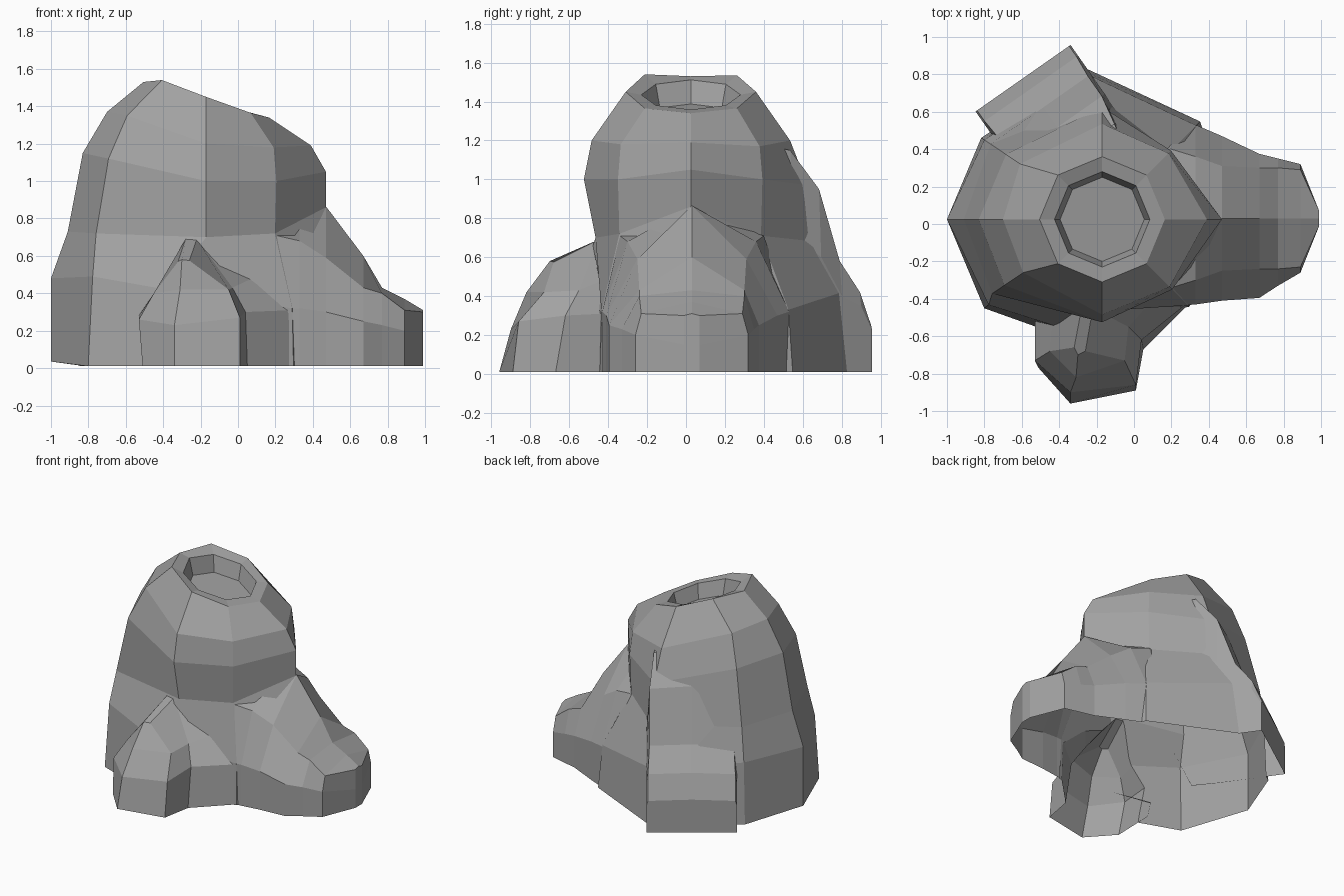
import bpy, bmesh
from math import sin, cos, radians
from mathutils import Vector, Matrix

if "Cube" in bpy.data.objects:
    bpy.data.objects.remove(bpy.data.objects["Cube"])

GROUND = 0.01


def loft(name, rings):
    """Skin equal-length closed rings and cap both ends, flat shaded."""
    bm = bmesh.new()
    loops = [[bm.verts.new(p) for p in ring] for ring in rings]
    n = len(loops[0])
    for a, b in zip(loops, loops[1:]):
        for i in range(n):
            j = (i + 1) % n
            bm.faces.new((a[i], a[j], b[j], b[i]))
    bm.faces.new(loops[0])
    bm.faces.new(loops[-1])
    bmesh.ops.recalc_face_normals(bm, faces=bm.faces)
    mesh = bpy.data.meshes.new(name)
    bm.to_mesh(mesh)
    bm.free()
    obj = bpy.data.objects.new(name, mesh)
    bpy.context.collection.objects.link(obj)
    return obj


CENTRE = Vector((-0.17, 0.025, 0))
REGULAR = [45 * i for i in range(8)]
BODY = [0, 45, 90, 146, 180, 214, 270, 315]
SKIRT = [0, 45, 96, 146, 180, 217, 250, 315]
RIM = [1.34, 1.365, 1.45, 1.535, 1.53, 1.54, 1.45, 1.365]


def body_ring(radii, heights, angles=BODY):
    return [CENTRE + Vector((r * cos(radians(a)), r * sin(radians(a)), z))
            for r, z, a in zip(radii, heights, angles)]


def tilted_ring(r, z, slope=0.3):
    """Octagon leaning down towards +x, for the crater."""
    return body_ring([r] * 8, [z - slope * r * cos(radians(a)) for a in REGULAR], REGULAR)


def foot(name, origin, angle, sections):
    """Buttress running outwards; section = distance, base half width, base
    side shift, shoulder half width, side height, shoulder height, ridge height."""
    place = Matrix.Translation((*origin, 0)) @ Matrix.Rotation(radians(angle), 4, 'Z')
    rings = []
    for d, w, s, ws, zm, zs, zt in sections:
        pts = [(s + w, GROUND), (s + w, zm), (ws, zs), (0, zt),
               (-ws, zs), (s - w, zm), (s - w, GROUND)]
        rings.append([place @ Vector((d, y, z)) for y, z in pts])
    return loft(name, rings)


# Rock body, base to rim and down into the crater
rock = loft("rock_vent", [
    body_ring([0.70, 0.74, 0.81, 0.78, 0.83, 0.79, 0.66, 0.66],
              [GROUND] * 4 + [0.035] + [GROUND] * 3, SKIRT),
    body_ring([0.70, 0.71, 0.78, 0.76, 0.83, 0.76, 0.62, 0.65],
              [0.40, 0.33, 0.42, 0.47, 0.48, 0.49, 0.42, 0.32], SKIRT),
    body_ring([0.64, 0.51, 0.64, 0.72, 0.74, 0.71, 0.49, 0.52],
              [0.86, 0.71, 0.68, 0.72, 0.73, 0.72, 0.70, 0.72]),
    body_ring([0.64, 0.52, 0.60, 0.62, 0.66, 0.63, 0.55, 0.53],
              [1.05, 1.00, 0.97, 1.12, 1.15, 1.12, 1.00, 1.00]),
    body_ring([0.56, 0.50, 0.51, 0.53, 0.53, 0.51, 0.51, 0.51],
              [1.19, 1.17, 1.20, 1.35, 1.37, 1.35, 1.20, 1.18]),
    body_ring([0.335] * 8, RIM, REGULAR),
    tilted_ring(0.255, 1.435),
    tilted_ring(0.225, 1.32),
])

# Long foot on the right
right_foot = foot("right_foot", (0, 0.03), 0, [
    (0.00, 0.48, 0.00, 0.36, 0.32, 0.67, 0.68),
    (0.20, 0.49, 0.02, 0.37, 0.32, 0.71, 0.82),
    (0.33, 0.48, 0.02, 0.33, 0.32, 0.68, 0.865),
    (0.47, 0.44, 0.00, 0.28, 0.30, 0.59, 0.865),
    (0.67, 0.385, -0.04, 0.27, 0.25, 0.43, 0.60),
    (0.77, 0.34, -0.02, 0.27, 0.23, 0.40, 0.43),
    (0.89, 0.29, 0.00, 0.26, 0.20, 0.31, 0.37),
    (0.99, 0.04, 0.00, 0.04, 0.15, 0.30, 0.31),
])

# Short faceted foot at the front, stacked plan outlines
front_foot = loft("front_foot", [
    [(-0.50, -0.45, GROUND), (-0.51, -0.77, GROUND), (-0.34, -0.96, GROUND), (0.01, -0.89, GROUND),
     (0.05, -0.67, GROUND), (0.30, -0.42, GROUND), (-0.40, -0.30, GROUND)],
    [(-0.53, -0.50, 0.28), (-0.53, -0.73, 0.26), (-0.34, -0.90, 0.23), (0.01, -0.86, 0.27),
     (0.04, -0.62, 0.30), (0.29, -0.42, 0.31), (-0.40, -0.30, 0.30)],
    [(-0.43, -0.47, 0.43), (-0.45, -0.68, 0.40), (-0.31, -0.82, 0.42), (-0.05, -0.73, 0.42),
     (-0.03, -0.55, 0.43), (0.12, -0.38, 0.50), (-0.35, -0.30, 0.45)],
    [(-0.28, -0.45, 0.69), (-0.32, -0.66, 0.57), (-0.30, -0.70, 0.58), (-0.26, -0.68, 0.575),
     (-0.22, -0.45, 0.69), (-0.22, -0.30, 0.75), (-0.27, -0.30, 0.75)],
])

# Tall broad buttress at the back left
back_buttress = foot("back_buttress", (-0.10, 0.075), 125, [
    (0.20, 0.30, 0, 0.22, 0.60, 1.18, 1.22),
    (0.38, 0.31, 0, 0.26, 0.70, 1.15, 1.18),
    (0.54, 0.31, 0, 0.29, 0.60, 0.95, 0.97),
    (0.67, 0.31, 0, 0.29, 0.40, 0.58, 0.59),
    (0.79, 0.31, 0, 0.30, 0.35, 0.42, 0.43),
    (0.86, 0.31, 0, 0.30, 0.22, 0.25, 0.26),
])

# Fuse the parts into one shell
parts = (right_foot, front_foot, back_buttress)
for part in parts:
    mod = rock.modifiers.new(part.name, 'BOOLEAN')
    mod.operation, mod.solver, mod.object = 'UNION', 'EXACT', part
depsgraph = bpy.context.evaluated_depsgraph_get()
fused = bpy.data.meshes.new_from_object(rock.evaluated_get(depsgraph))
rock.modifiers.clear()
rock.data = fused
for part in parts:
    bpy.data.objects.remove(part)

# Open the underside
bm = bmesh.new()
bm.from_mesh(fused)
under = [f for f in bm.faces if f.normal.z < -0.8 and f.calc_center_median().z < 0.06]
bmesh.ops.delete(bm, geom=under, context='FACES')
bm.to_mesh(fused)
bm.free()

# Dark grey stone
stone = bpy.data.materials.new("stone")
stone.diffuse_color = (0.36, 0.36, 0.36, 1)
stone.use_nodes = True
stone.node_tree.nodes["Principled BSDF"].inputs["Base Color"].default_value = stone.diffuse_color
fused.materials.clear()
fused.materials.append(stone)
